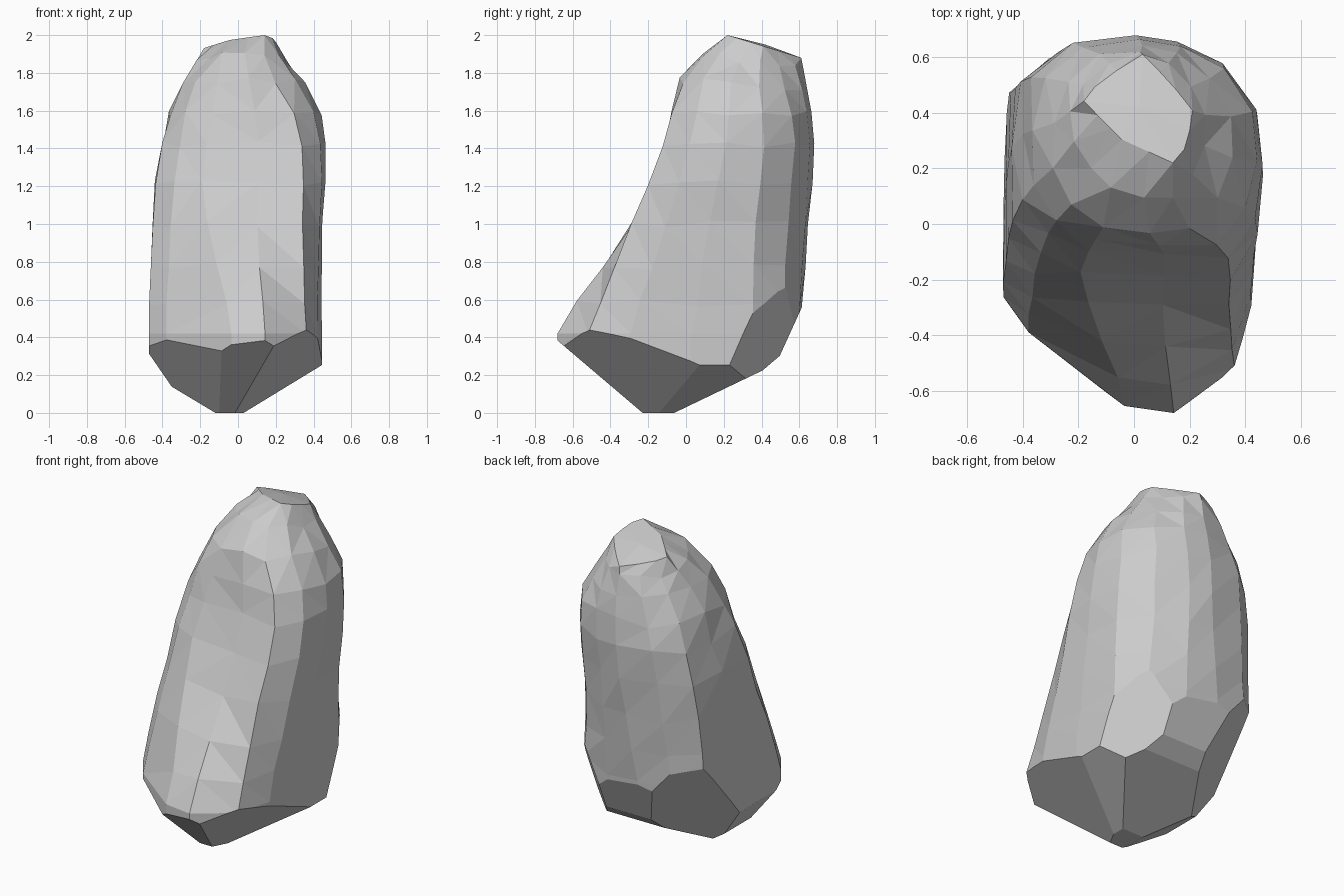
import bpy, bmesh, math, random
from mathutils import Vector

if "Cube" in bpy.data.objects:
    bpy.data.objects.remove(bpy.data.objects["Cube"])

random.seed(4)

# Unit cross-sections (counter-clockwise from the front left corner)
LOW = [(-.05, -.96), (.34, -1), (.82, -.75), (.95, -.4), (1, .1), (1, .6), (.78, .86),
       (.3, .98), (-.2, 1), (-.67, .95), (-.98, .77), (-1, .1), (-1, -.35), (-.8, -.55)]
HIGH = [(-.45, -.92), (.2, -.95), (.73, -1), (.95, -.62), (1, -.15), (.95, .36), (.66, .75),
        (.27, .95), (-.05, 1), (-.58, .93), (-.93, .64), (-1, .1), (-1, -.5), (-.78, -.77)]
CAP = [(-.3, -.57), (.2, -.8), (.64, -1), (.85, -.75), (.95, -.4), (1, -.03), (.7, .35),
       (.4, .68), (.08, 1), (-.4, .7), (-.8, .4), (-1, .14), (-.75, -.12), (-.5, -.37)]
n = len(LOW)
ROUND = [(math.cos(a), math.sin(a)) for a in
         (math.radians(-115 + 360 * k / n) for k in range(n))]
SHAPES = [LOW, HIGH, ROUND, CAP, CAP]

# Levels: z, drop towards the back, x min, x max, y min, y max,
# shape (0 low, 1 high, 2 round, 3 cap)
LEVELS = [
    (0, 0, -.47, .445, -.68, .58, 0),
    (.42, 0, -.47, .445, -.68, .61, 0),
    (.58, 0, -.47, .445, -.58, .62, .15),
    (.78, 0, -.465, .445, -.45, .63, .45),
    (1.0, 0, -.455, .45, -.31, .65, .78),
    (1.22, 0, -.44, .468, -.205, .67, 1),
    (1.42, 0, -.405, .465, -.13, .68, 1.1),
    (1.58, 0, -.37, .445, -.09, .665, 1.35),
    (1.76, .04, -.295, .36, -.04, .64, 1.75),
    (1.9, .08, -.235, .265, .08, .62, 2.3),
    (2.0, .12, -.18, .21, .22, .61, 3),
]

# Underside facets: keep what lies above z = a + b*x + c*y
FACETS = [
    (-.195, 0, -.85),        # front
    (-.018, .61, 0),         # right
    (-.087, .836, -.438),    # front right
    (-1.3, 2.3, 2.3),        # back right
    (-.072, -.6, 0),         # left
    (-.37, -1.45, 0),        # left, steep
    (-.29, -.88, -.88),      # front left
    (-.454, -1.25, 1.25),    # back left
    (.03, 0, .48),           # back
    (-.12, 0, .85),          # back, middle
    (-.79, 0, 2.2),          # back, steep
]

bm = bmesh.new()

# Lofted body
rings = []
for i, (z, drop, x0, x1, y0, y1, t) in enumerate(LEVELS):
    amount = .005 if 1 < i < len(LEVELS) - 1 else 0
    s = int(t)
    ring = []
    for (ua, va), (ub, vb) in zip(SHAPES[s], SHAPES[s + 1]):
        u, v = ua + (ub - ua) * (t - s), va + (vb - va) * (t - s)
        x = (x0 + x1) / 2 + u * (x1 - x0) / 2
        y = (y0 + y1) / 2 + v * (y1 - y0) / 2
        dz = random.uniform(-4, 4) * amount
        ring.append(bm.verts.new((x + random.uniform(-amount, amount),
                                  y + random.uniform(-amount, amount),
                                  z - drop * (v + 1) / 2 + dz)))
    rings.append(ring)

for a, b in zip(rings, rings[1:]):
    for k in range(n):
        m = (k + 1) % n
        bm.faces.new((a[k], a[m], b[m], b[k]))
bm.faces.new(rings[0][::-1])

# Slightly domed crown
peak = bm.verts.new((.02, .42, 1.95))
for k in range(n):
    bm.faces.new((rings[-1][k], rings[-1][(k + 1) % n], peak))
bmesh.ops.triangulate(bm, faces=[f for f in bm.faces if len(f.verts) == 4],
                      quad_method='SHORT_EDGE')

# Chisel the underside
for a, b, c in FACETS:
    bmesh.ops.bisect_plane(bm, geom=bm.verts[:] + bm.edges[:] + bm.faces[:], dist=1e-5,
                           plane_co=Vector((0, 0, a)), plane_no=Vector((b, c, -1)).normalized(),
                           clear_outer=True)
    bmesh.ops.holes_fill(bm, edges=[e for e in bm.edges if e.is_boundary], sides=0)

bmesh.ops.remove_doubles(bm, verts=bm.verts[:], dist=.004)
bmesh.ops.recalc_face_normals(bm, faces=bm.faces[:])
mesh = bpy.data.meshes.new("boulder")
bm.to_mesh(mesh)
bm.free()
boulder = bpy.data.objects.new("boulder", mesh)
bpy.context.collection.objects.link(boulder)
